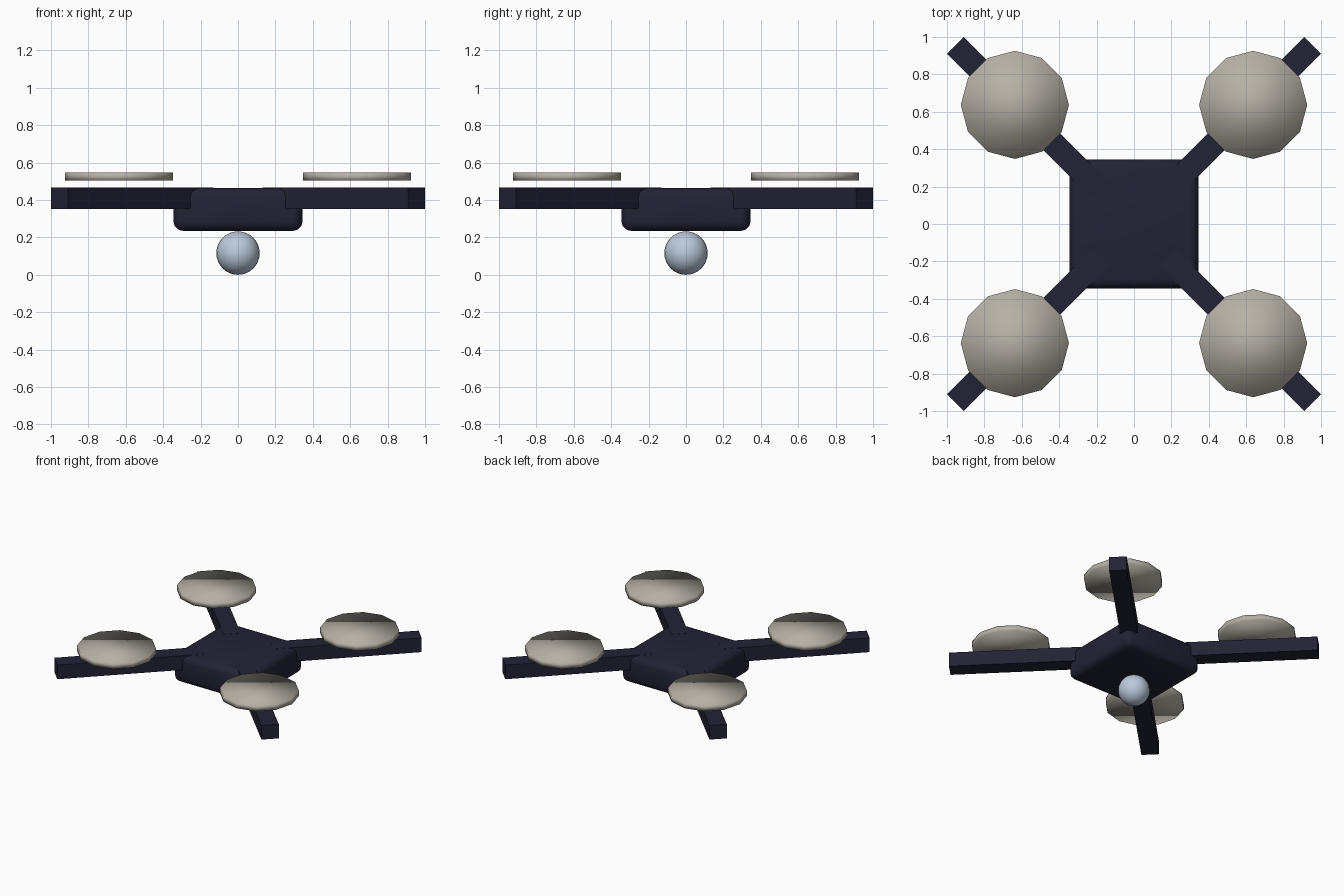
import bpy, math

if "Cube" in bpy.data.objects:
    bpy.data.objects.remove(bpy.data.objects["Cube"])


def material(name, rgb):
    m = bpy.data.materials.new(name)
    m.diffuse_color = (*rgb, 1.0)
    m.use_nodes = True
    m.node_tree.nodes["Principled BSDF"].inputs["Base Color"].default_value = m.diffuse_color
    return m


navy = material("dark navy", (0.016, 0.016, 0.036))
stone = material("warm grey", (0.47, 0.44, 0.38))
pale_blue = material("pale blue", (0.50, 0.59, 0.71))


def finish(name, mat, smooth=False):
    ob = bpy.context.object
    ob.name = name
    ob.data.materials.append(mat)
    if smooth:
        bpy.ops.object.shade_smooth()
    return ob


def box(name, size, loc, mat, turn=0.0):
    bpy.ops.mesh.primitive_cube_add(size=1, location=loc, rotation=(0, 0, turn))
    bpy.context.object.scale = size
    bpy.ops.object.transform_apply(location=False, rotation=False, scale=True)
    return finish(name, mat)


# Rounded central body
body = box("body", (0.69, 0.69, 0.23), (0, 0, 0.35), navy)
bevel = body.modifiers.new("rounded_edges", "BEVEL")
bevel.width = 0.05
bevel.segments = 3
bpy.ops.object.shade_smooth()

# Four diagonal arms, each with a rotor disc floating above it
ARM_IN, ARM_OUT = 0.25, 1.35
ROTOR = 0.637
for i, (sx, sy) in enumerate([(1, 1), (-1, 1), (-1, -1), (1, -1)], 1):
    angle = math.atan2(sy, sx)
    mid = (ARM_IN + ARM_OUT) / 2
    box(f"arm_{i}", (ARM_OUT - ARM_IN, 0.128, 0.114),
        (mid * math.cos(angle), mid * math.sin(angle), 0.409), navy, angle)
    bpy.ops.mesh.primitive_cylinder_add(
        vertices=12, radius=0.289, depth=0.044,
        location=(sx * ROTOR, sy * ROTOR, 0.525))
    finish(f"rotor_disc_{i}", stone, smooth=True)

# Camera ball under the body
bpy.ops.mesh.primitive_uv_sphere_add(
    segments=24, ring_count=16, radius=0.116, location=(0, 0, 0.116))
finish("camera_ball", pale_blue, smooth=True)
